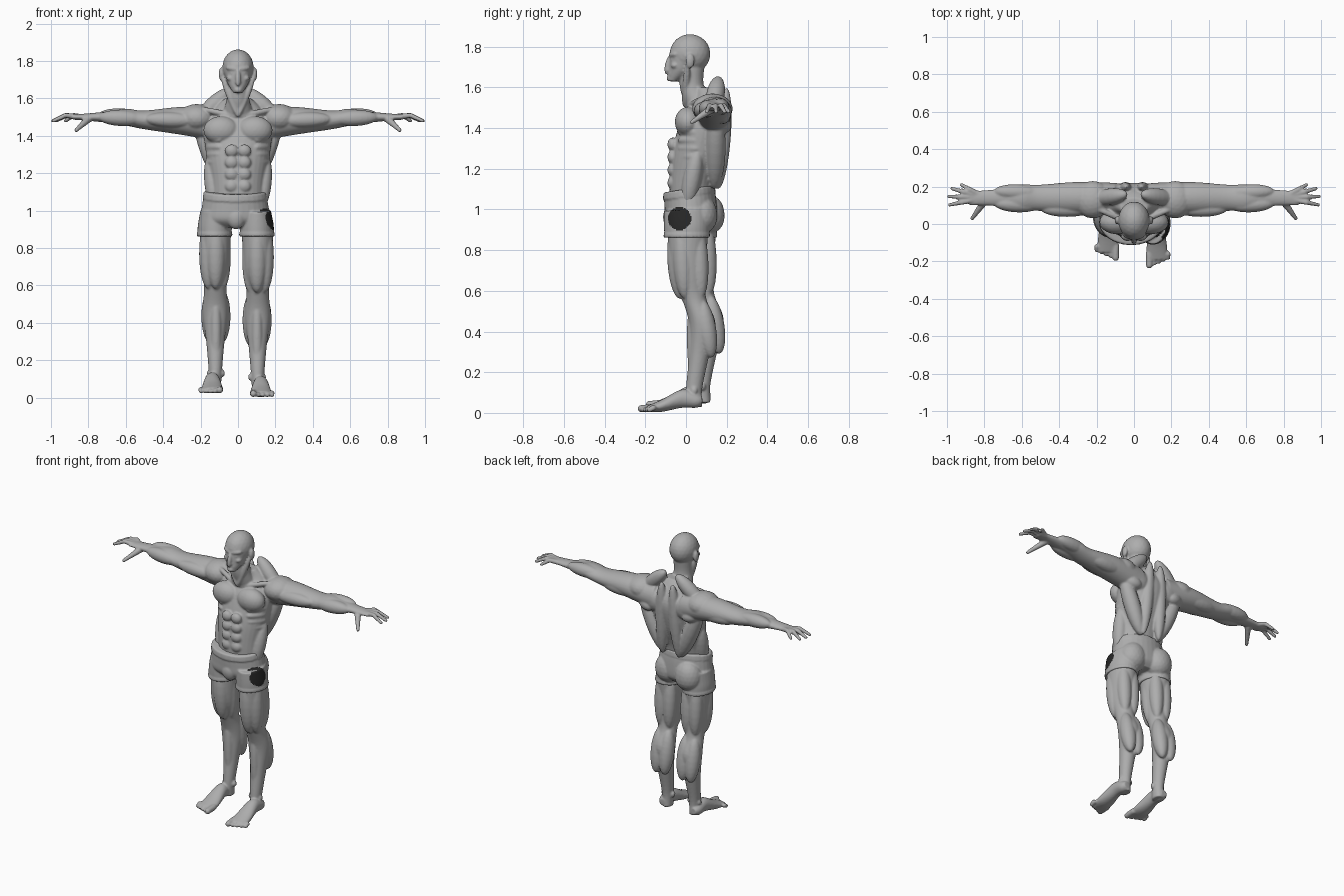
import bpy
import bmesh
import math
from mathutils import Matrix, Vector

if "Cube" in bpy.data.objects:
    bpy.data.objects.remove(bpy.data.objects["Cube"])

OUT, FRONT, UP = Vector((1, 0, 0)), Vector((0, -1, 0)), Vector((0, 0, 1))
BACK = -FRONT


def material(name, color):
    mat = bpy.data.materials.new(name)
    mat.use_nodes = True
    mat.diffuse_color = (*color, 1)
    mat.node_tree.nodes["Principled BSDF"].inputs["Base Color"].default_value = (*color, 1)
    return mat


grey = material("plain grey", (.42, .42, .42))
black = material("patch black", (.02, .02, .02))


def blend(before, start, end, after, t):
    """Point on a smooth curve from start to end."""
    bend = before * -1 + start * 3 - end * 3 + after
    curve = before * 2 - start * 5 + end * 4 - after
    return start + ((end - before) * t + curve * t ** 2 + bend * t ** 3) / 2


def loft(bm, axis, middle, rings, sides=32, steps=6):
    """Smooth tube; a ring is its place on the axis, a drift and two radii."""
    across, drift = [i for i in range(3) if i != axis]
    keys = [Vector(ring) for ring in rings]
    padded = [keys[0], *keys, keys[-1]]
    path = [blend(*group, k / steps)
            for group in zip(padded, padded[1:], padded[2:], padded[3:])
            for k in range(steps)] + [keys[-1]]
    loops = []
    for place, shift, wide, deep in path:
        loop = []
        for k in range(sides):
            angle = math.tau * k / sides
            co = Vector()
            co[axis] = place
            co[across] = middle + wide * math.cos(angle)
            co[drift] = shift + deep * math.sin(angle)
            loop.append(bm.verts.new(co))
        loops.append(loop)
    for low, high in zip(loops, loops[1:]):
        for k in range(sides):
            bm.faces.new((low[k - 1], low[k], high[k], high[k - 1]))
    bm.faces.new(loops[0])
    bm.faces.new(loops[-1])


def ball(bm, centre, radii):
    place = Matrix.Translation(centre) @ Matrix.Diagonal((*radii, 1))
    bmesh.ops.create_icosphere(bm, subdivisions=3, radius=1, matrix=place)


def muscle(bm, start, end, radius, push=Vector()):
    """Spindle stretched between two points, pushed off their line."""
    span = end - start
    turn = span.to_track_quat('Z', 'Y').to_matrix().to_4x4()
    size = Matrix.Diagonal((radius, radius, span.length / 2, 1))
    place = Matrix.Translation((start + end) / 2 + push) @ turn @ size
    bmesh.ops.create_icosphere(bm, subdivisions=3, radius=1, matrix=place)


def digit(bm, points, thick, thin, steps=8):
    """Tapered finger or toe running through the points."""
    spans = list(zip(points, points[1:]))
    for i, (start, end) in enumerate(spans):
        for k in range(steps + 1):
            r = thick + (thin - thick) * (i + k / steps) / len(spans)
            ball(bm, start.lerp(end, k / steps), (r, r, r))


def mirrored(bm, half, sway=0, lift=0, shift=0):
    """Add both sides of a half; sway and lift set the left side ahead and lower."""
    for side in (1, -1):
        mesh = bpy.data.meshes.new("half")
        half.to_mesh(mesh)
        offset = Matrix.Translation((shift, -side * sway, -side * lift))
        mesh.transform(offset @ Matrix.Diagonal((side, 1, 1, 1)))
        bm.from_mesh(mesh)
        bpy.data.meshes.remove(mesh)
    half.free()


def finish(name, bm, rounds):
    """Fuse the overlapping forms into one smooth skin."""
    bmesh.ops.recalc_face_normals(bm, faces=bm.faces)
    mesh = bpy.data.meshes.new(name)
    bm.to_mesh(mesh)
    bm.free()
    obj = bpy.data.objects.new(name, mesh)
    bpy.context.collection.objects.link(obj)
    fuse = obj.modifiers.new("fuse", 'REMESH')
    fuse.mode, fuse.voxel_size = 'VOXEL', .006
    soften = obj.modifiers.new("soften", 'SMOOTH')
    soften.factor, soften.iterations = .5, rounds
    bpy.context.view_layer.update()
    evaluated = obj.evaluated_get(bpy.context.evaluated_depsgraph_get())
    skin = bpy.data.meshes.new_from_object(evaluated)
    obj.modifiers.clear()
    obj.data = skin
    skin.materials.clear()
    skin.materials.append(grey)
    skin.shade_smooth()
    return obj


# Landmarks on the left side
ear = Vector((.09, .02, 1.73))
nape = Vector((.04, .16, 1.6))
throat = Vector((0, 0, 1.5))
blade = Vector((.11, .17, 1.45))
ribs = Vector((.15, .06, 1.3))
loin = Vector((.06, .12, 1.1))
waist = Vector((.12, 0, 1))
shoulder = Vector((.22, .13, 1.48))
elbow = Vector((.5, .13, 1.49))
wrist = Vector((.75, .14, 1.5))
palm = Vector((.8, .14, 1.5))
hip = Vector((.11, .03, .95))
knee = Vector((.11, .05, .57))
shin = Vector((.11, .1, .28))
ankle = Vector((.11, .06, .12))

# Trunk and neck
body = bmesh.new()
loft(body, 2, 0, [(1, .02, .14, .1), (1.15, .03, .145, .11), (1.3, .065, .17, .13),
                  (1.45, .1, .18, .12), (1.55, .11, .12, .07), (1.6, .09, .07, .05)])
loft(body, 2, 0, [(1.5, .08, .09, .08), (1.6, .03, .06, .06), (1.7, .03, .06, .06)])
# Skull, face, nose, lips and chin
ball(body, (0, .02, 1.765), (.084, .1, .097))
loft(body, 2, 0, [(1.63, -.065, .025, .025), (1.69, -.02, .06, .065), (1.78, .01, .08, .09)])
brow = Vector((0, -.08, 1.755))
muscle(body, brow, brow + FRONT * .02 - UP * .09, .014)
ball(body, brow + FRONT * .01 - UP * .07, (.017, .014, .01))
ball(body, brow - UP * .11, (.022, .016, .014))
for drop in (.085, .094):
    lip = brow + BACK * .005 - UP * drop
    muscle(body, lip - OUT * .03, lip + OUT * .03, .013)

# Brow, eye, cheek and ear
half = bmesh.new()
muscle(half, brow, brow + OUT * .065 + BACK * .03 + UP * .01, .014)
ball(half, brow + OUT * .03 + BACK * .017 - UP * .02, (.014, .012, .01))
ball(half, brow + OUT * .04 + BACK * .025 - UP * .047, (.022, .02, .016))
ball(half, ear, (.013, .022, .036))
# Neck cord, trapezius and collar bone
muscle(half, ear, throat, .018, FRONT * .01)
muscle(half, nape + UP * .05, shoulder, .045)
muscle(half, throat, shoulder + UP * .07 + FRONT * .04, .016)
# Chest, abdominals, ribs and flank
ball(half, (.09, .01, 1.43), (.095, .065, .075))
for row in range(4):
    ball(half, (.034, -.065, 1.32 - .063 * row), (.036, .026, .034))
    muscle(half, ribs - OUT * .06 + FRONT * .1, ribs + OUT * .02, .022, UP * .04 * (row - 1))
muscle(half, waist, ribs, .045)
# Wing of the back, shoulder blade and spine column
muscle(half, loin, shoulder, .05, BACK * .02)
ball(half, blade, (.085, .05, .075))
muscle(half, loin, nape, .04, BACK * .04)
muscle(half, blade, shoulder, .04, BACK * .03 - UP * .05)
# Arm with palm
loft(half, 0, .14, [(.1, 1.46, .08, .09), (.3, 1.48, .085, .075), (.5, 1.485, .07, .05),
                    (.6, 1.5, .07, .045), (.7, 1.5, .05, .03), (.8, 1.5, .04, .02),
                    (.88, 1.5, .04, .014)])
# Shoulder cap, biceps, triceps and forearm
ball(half, shoulder + UP * .015, (.1, .1, .075))
muscle(half, shoulder, elbow, .042, FRONT * .05)
muscle(half, shoulder, elbow, .046, BACK * .045 - UP * .02)
muscle(half, elbow, wrist, .043, FRONT * .03)
muscle(half, elbow, wrist, .042, BACK * .035 + UP * .01)
# Fanned fingers and thumb
for finger, length in enumerate((.19, .19, .18, .14)):
    fan = .24 * finger - .2
    reach = (OUT * math.cos(fan) + BACK * math.sin(fan)) * length
    digit(half, [palm + reach * .3, palm + reach * .65 + UP * .01, palm + reach - UP * .02],
          .016, .01)
digit(half, [palm + FRONT * .02 - UP * .01, palm + OUT * .065 + FRONT * .11 - UP * .07],
      .021, .011)
mirrored(body, half)

# Leg from ankle to thigh
leg = bmesh.new()
loft(leg, 2, .113, [(.04, .06, .03, .04), (.13, .06, .035, .04), (.3, .085, .05, .05),
                    (.45, .1, .07, .065), (.57, .06, .06, .06), (.7, .03, .075, .085),
                    (.9, .03, .085, .1)])
# Front thigh muscles and kneecap
muscle(leg, hip, knee, .05, OUT * .04 + FRONT * .035)
muscle(leg, hip, knee, .052, FRONT * .06)
muscle(leg, hip, knee, .04, FRONT * .02 - OUT * .04)
ball(leg, knee + FRONT * .03 + UP * .015, (.03, .025, .034))
# Hamstrings, calf heads and ankle bones
for side in (1, -1):
    muscle(leg, hip, knee, .045, BACK * .045 + OUT * .03 * side)
    muscle(leg, knee, shin, .048, BACK * .045 + OUT * .03 * side)
    ball(leg, ankle + OUT * .034 * side, (.014, .017, .02))
muscle(leg, knee, ankle, .03)
# Foot and toes
loft(leg, 1, .13, [(.1, .07, .02, .02), (.07, .07, .035, .035), (0, .08, .04, .045),
                   (-.1, .045, .055, .03), (-.17, .03, .055, .015)])
for toe in range(5):
    r = .014 if toe else .02
    root = Vector((.09 + .025 * toe, -.14, .035))
    tip = Vector((root.x, .01 * toe - .2, .011 + r))
    digit(leg, [root, tip], r, r * .9)
mirrored(body, leg, .02, .01, -.008)
finish("body", body, 3)

# Shorts: hips, waistband and front
shorts = bmesh.new()
loft(shorts, 2, -.015, [(.91, .03, .14, .09), (.95, .025, .185, .125),
                        (1.02, .022, .178, .128), (1.1, .015, .164, .122)])
loft(shorts, 2, -.015, [(1.065, .016, .174, .13), (1.097, .015, .169, .126)])
ball(shorts, (-.01, -.075, .965), (.05, .038, .065))
# Short legs with hems, and buttocks
half = bmesh.new()
loft(half, 2, .113, [(.862, .022, .09, .11), (.92, .022, .09, .112), (1, .02, .075, .11)])
loft(half, 2, .113, [(.862, .022, .095, .114), (.88, .022, .095, .114)])
ball(half, (.085, .09, .965), (.088, .082, .088))
mirrored(shorts, half, .018, 0, -.012)
# The waist rises toward the back
for vert in shorts.verts:
    rise = max(0, min(1, (vert.co.z - .95) * 10))
    vert.co.z += vert.co.y * .15 * rise
shorts_object = finish("shorts", shorts, 2)

# Round dark patch on the left hip
shorts_object.data.materials.append(black)
patch = Vector((-.032, .955))
for face in shorts_object.data.polygons:
    outward = face.center.x > .08 and face.normal.x > .1
    if outward and (face.center.yz - patch).length < .057:
        face.material_index = 1
